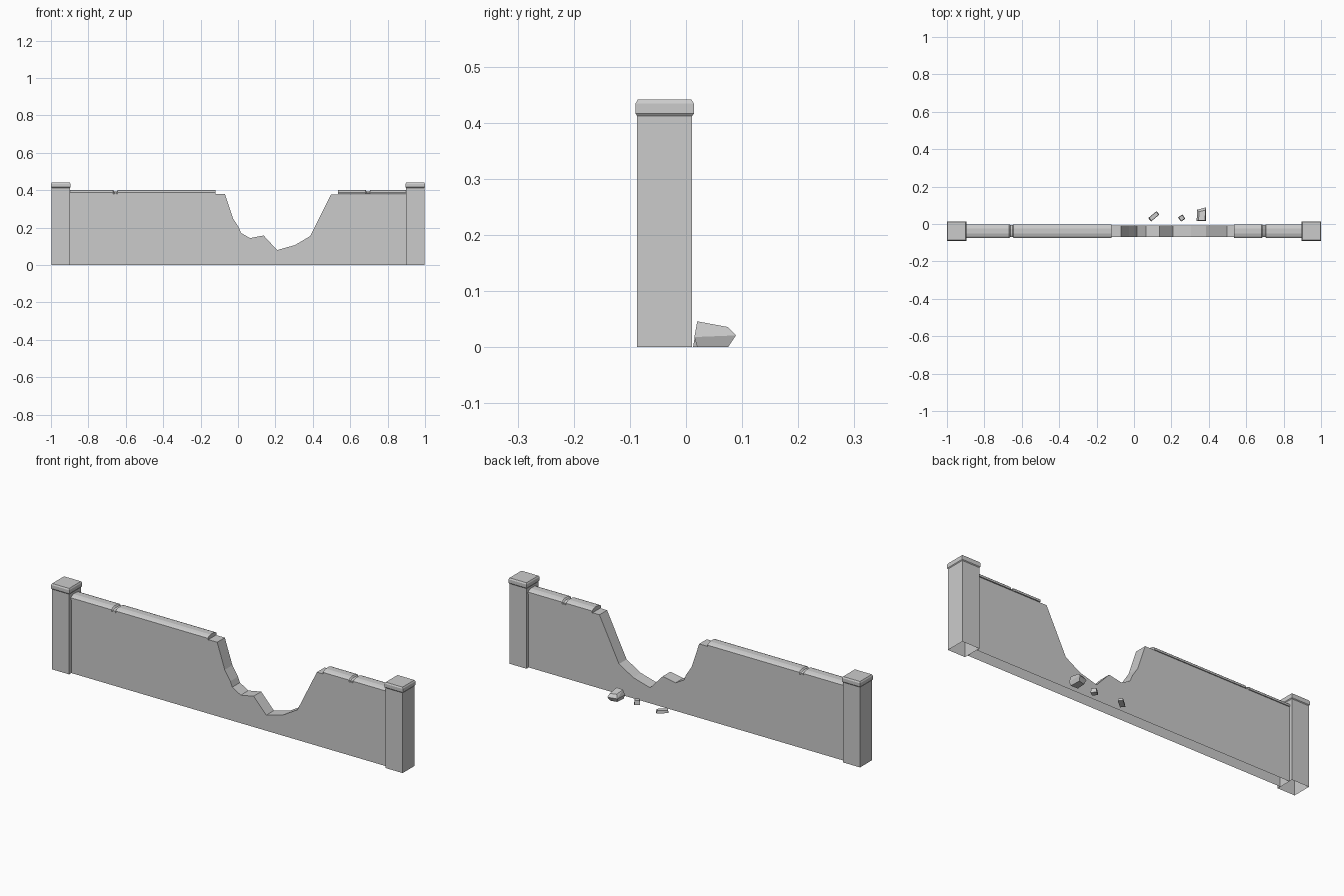
import bpy, bmesh, math
from mathutils import Vector, Matrix

if "Cube" in bpy.data.objects:
    bpy.data.objects.remove(bpy.data.objects["Cube"])

YC = -0.038  # centre line of wall and posts


def finish(bm, name):
    bmesh.ops.recalc_face_normals(bm, faces=bm.faces)
    me = bpy.data.meshes.new(name)
    bm.to_mesh(me)
    bm.free()
    ob = bpy.data.objects.new(name, me)
    bpy.context.collection.objects.link(ob)
    return ob


def loft(name, rings, start=True, end=True):
    bm = bmesh.new()
    vs = [[bm.verts.new(p) for p in r] for r in rings]
    n = len(vs[0])
    for a, b in zip(vs, vs[1:]):
        for i in range(n):
            j = (i + 1) % n
            bm.faces.new((a[i], a[j], b[j], b[i]))
    if start:
        bm.faces.new(vs[0])
    if end:
        bm.faces.new(vs[-1])
    return finish(bm, name)


def square(x, h, z):
    return [(x + a * h, YC + b * h, z) for a, b in ((-1, -1), (1, -1), (1, 1), (-1, 1))]


# Posts, open underneath, with chamfered caps
for side, label in ((-1, "left"), (1, "right")):
    x = side * 0.948
    loft(label + "_post", [square(x, 0.049, 0), square(x, 0.049, 0.415)], start=False)
    loft(label + "_post_cap", [square(x, h, z) for h, z in
         ((0.049, 0.412), (0.052, 0.416), (0.052, 0.434), (0.048, 0.441))])

# Wall slab with a broken top edge, open underneath
edge = [(-0.90, 0.38), (-0.07, 0.38), (-0.027, 0.25), (0.005, 0.2), (0.016, 0.172),
        (0.064, 0.144), (0.137, 0.158), (0.209, 0.08), (0.305, 0.107), (0.386, 0.155),
        (0.497, 0.378), (0.90, 0.378)]
outline = [(-0.90, 0)] + edge + [(0.90, 0)]
bm = bmesh.new()
front, back = [[bm.verts.new((x, YC + s * 0.031, z)) for x, z in outline] for s in (-1, 1)]
bm.faces.new(front)
bm.faces.new(back)
for i in range(len(outline) - 1):
    bm.faces.new((front[i], front[i + 1], back[i + 1], back[i]))
finish(bm, "broken_wall")


# Rounded coping stones with a narrow groove at each joint
def coping_ring(x, s):
    half = [(0.036, 0.0), (0.036, 0.010), (0.028, 0.0165), (0.014, 0.021)]
    prof = half + [(-y, z) for y, z in reversed(half)]
    return [(x, YC + y * (1 - s), 0.379 + z * (1 - 3 * s)) for y, z in prof]


for label, x0, joint, x1 in (("left", -0.90, -0.655, -0.12), ("right", 0.535, 0.695, 0.90)):
    stations = [(x0, 0), (joint - 0.012, 0), (joint - 0.006, 0.12),
                (joint + 0.006, 0.12), (joint + 0.012, 0), (x1, 0)]
    loft(label + "_coping", [coping_ring(x, s) for x, s in stations])


# Fallen rubble as convex chunks
def chunk(name, pts, loc=(0, 0, 0), turn=0):
    bm = bmesh.new()
    m = Matrix.Translation(loc) @ Matrix.Rotation(math.radians(turn), 4, 'Z')
    for p in pts:
        bm.verts.new(m @ Vector(p))
    res = bmesh.ops.convex_hull(bm, input=bm.verts)
    junk = set(res["geom_interior"]) | set(res["geom_unused"])
    bmesh.ops.delete(bm, geom=[g for g in junk if isinstance(g, bmesh.types.BMVert)],
                     context='VERTS')
    bmesh.ops.dissolve_limit(bm, angle_limit=math.radians(3), verts=bm.verts, edges=bm.edges)
    return finish(bm, name)


chunk("large_rubble", [
    (0.340, 0.020, 0), (0.380, 0.020, 0), (0.344, 0.068, 0), (0.378, 0.075, 0),
    (0.335, 0.016, 0.018), (0.386, 0.015, 0.018), (0.337, 0.076, 0.020), (0.385, 0.089, 0.021),
    (0.345, 0.020, 0.044), (0.380, 0.020, 0.046), (0.348, 0.066, 0.037), (0.382, 0.074, 0.036)])


def block(lx, ly, h, taper):
    return [(a * lx * t, b * ly * t, z) for z, t in ((0, 1), (h, taper))
            for a in (-1, 1) for b in (-1, 1)]


chunk("medium_rubble", block(0.014, 0.014, 0.022, 0.8), (0.255, 0.032, 0), 35)
chunk("small_rubble", block(0.029, 0.012, 0.014, 0.85), (0.106, 0.041, 0), 40)
